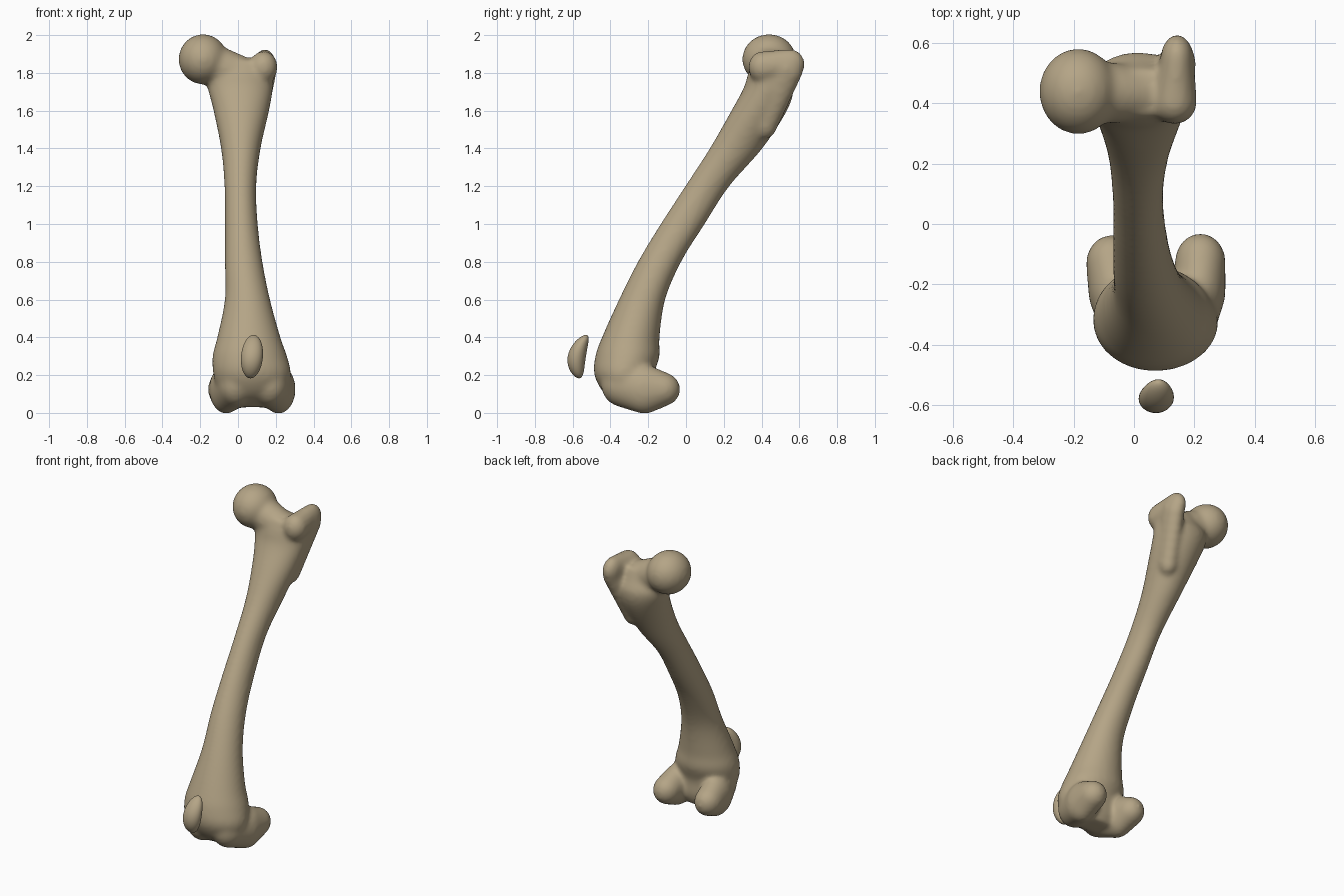
import bpy, bmesh, math
from mathutils import Vector, Matrix, Euler

if "Cube" in bpy.data.objects:
    bpy.data.objects.remove(bpy.data.objects["Cube"])

bone_mat = bpy.data.materials.new("bone_tan")
bone_mat.diffuse_color = (0.46, 0.375, 0.24, 1)
bone_mat.use_nodes = True
bone_mat.node_tree.nodes["Principled BSDF"].inputs["Base Color"].default_value = bone_mat.diffuse_color


def finish(name, bm):
    me = bpy.data.meshes.new(name)
    bm.to_mesh(me)
    bm.free()
    me.materials.append(bone_mat)
    ob = bpy.data.objects.new(name, me)
    bpy.context.collection.objects.link(ob)
    return ob


def blob(bm, c, r, rot=(0, 0, 0)):
    """Ellipsoid with centre, radii and rotation in degrees."""
    m = Matrix.LocRotScale(Vector(c), Euler([math.radians(a) for a in rot]), Vector(r))
    return bmesh.ops.create_uvsphere(bm, u_segments=32, v_segments=20, radius=1, matrix=m)["verts"]


def chain(bm, a, b, n=7):
    """Row of ellipsoids blending from a to b, each (centre, radii)."""
    for i in range(n):
        t = i / (n - 1)
        blob(bm, Vector(a[0]).lerp(b[0], t), Vector(a[1]).lerp(b[1], t))


def spline(p, t):
    i = min(int(t), len(p) - 2)
    f = t - i
    a, b, c, d = p[max(i - 1, 0)], p[i], p[i + 1], p[min(i + 2, len(p) - 1)]
    return [0.5 * (2 * q + (r - o) * f + (2 * o - 5 * q + 4 * r - s) * f * f
                   + (3 * q - o - 3 * r + s) * f ** 3) for o, q, r, s in zip(a, b, c, d)]


def loft(bm, sections, n=40, steps=5):
    """Skin of elliptical sections (z, x0, x1, y0, y1)."""
    rings = []
    for k in range((len(sections) - 1) * steps + 1):
        z, x0, x1, y0, y1 = spline(sections, k / steps)
        rings.append([bm.verts.new(((x0 + x1) / 2 + (x1 - x0) / 2 * math.cos(a),
                                    (y0 + y1) / 2 + (y1 - y0) / 2 * math.sin(a), z))
                      for a in (2 * math.pi * j / n for j in range(n))])
    for lo, hi in zip(rings, rings[1:]):
        for j in range(n):
            bm.faces.new((lo[j], lo[(j + 1) % n], hi[(j + 1) % n], hi[j]))
    bm.faces.new(rings[0][::-1])
    bm.faces.new(rings[-1])


# Thigh bone: shaft
bm = bmesh.new()
loft(bm, [
    (0.03, -0.04, 0.19, -0.33, -0.20),
    (0.10, -0.10, 0.25, -0.43, -0.17),
    (0.20, -0.13, 0.28, -0.485, -0.17),
    (0.30, -0.135, 0.26, -0.48, -0.14),
    (0.40, -0.11, 0.225, -0.445, -0.14),
    (0.60, -0.07, 0.17, -0.355, -0.11),
    (0.80, -0.07, 0.13, -0.255, -0.025),
    (1.00, -0.07, 0.105, -0.135, 0.10),
    (1.20, -0.072, 0.097, -0.005, 0.23),
    (1.40, -0.09, 0.12, 0.125, 0.405),
    (1.60, -0.13, 0.165, 0.24, 0.535),
    (1.72, -0.16, 0.185, 0.305, 0.57),
    (1.80, -0.16, 0.18, 0.33, 0.54),
    (1.87, -0.10, 0.14, 0.36, 0.51)])

# Ball head and neck
blob(bm, (-0.185, 0.44, 1.872), (0.13, 0.143, 0.133))
chain(bm, ((-0.17, 0.44, 1.86), (0.10, 0.11, 0.11)), ((0.04, 0.43, 1.78), (0.09, 0.09, 0.10)))

# Outer knob: ridge running front to back, fading into the shaft
chain(bm, ((0.135, 0.405, 1.83), (0.075, 0.075, 0.085)), ((0.143, 0.55, 1.845), (0.055, 0.08, 0.082)))
chain(bm, ((0.145, 0.53, 1.82), (0.06, 0.09, 0.10)), ((0.09, 0.42, 1.55), (0.06, 0.07, 0.10)))

# Knuckles, each from the front of the knee to the back
for front, back in (((0.17, -0.33, 0.15), (0.22, -0.125, 0.125)),
                    ((-0.01, -0.33, 0.15), (-0.075, -0.13, 0.125))):
    mid = ((front[0] + back[0]) / 2 + (0.02 if back[0] > 0 else -0.02), -0.22, 0.125)
    chain(bm, (front, (0.10, 0.12, 0.12)), (mid, (0.09, 0.12, 0.13)))
    chain(bm, (mid, (0.09, 0.12, 0.13)), (back, (0.085, 0.095, 0.09)))

bmesh.ops.recalc_face_normals(bm, faces=bm.faces)
thigh = finish("thigh_bone", bm)
rm = thigh.modifiers.new("fuse", "REMESH")
rm.mode = "VOXEL"
rm.voxel_size = 0.012
rm.use_smooth_shade = True
sm = thigh.modifiers.new("soften", "SMOOTH")
sm.factor = 0.5
sm.iterations = 16

# Kneecap: tilted, bowed ellipsoid
bm = bmesh.new()
for v in blob(bm, (0, 0, 0), (0.058, 0.048, 0.115)):
    h = v.co.z / 0.115
    v.co.y += 0.03 * h * h + 0.018 * h - 0.018
    v.co.x += 0.008 * h
    v.co += Vector((0.074, -0.56, 0.298))
cap = finish("kneecap", bm)
for p in cap.data.polygons:
    p.use_smooth = True
